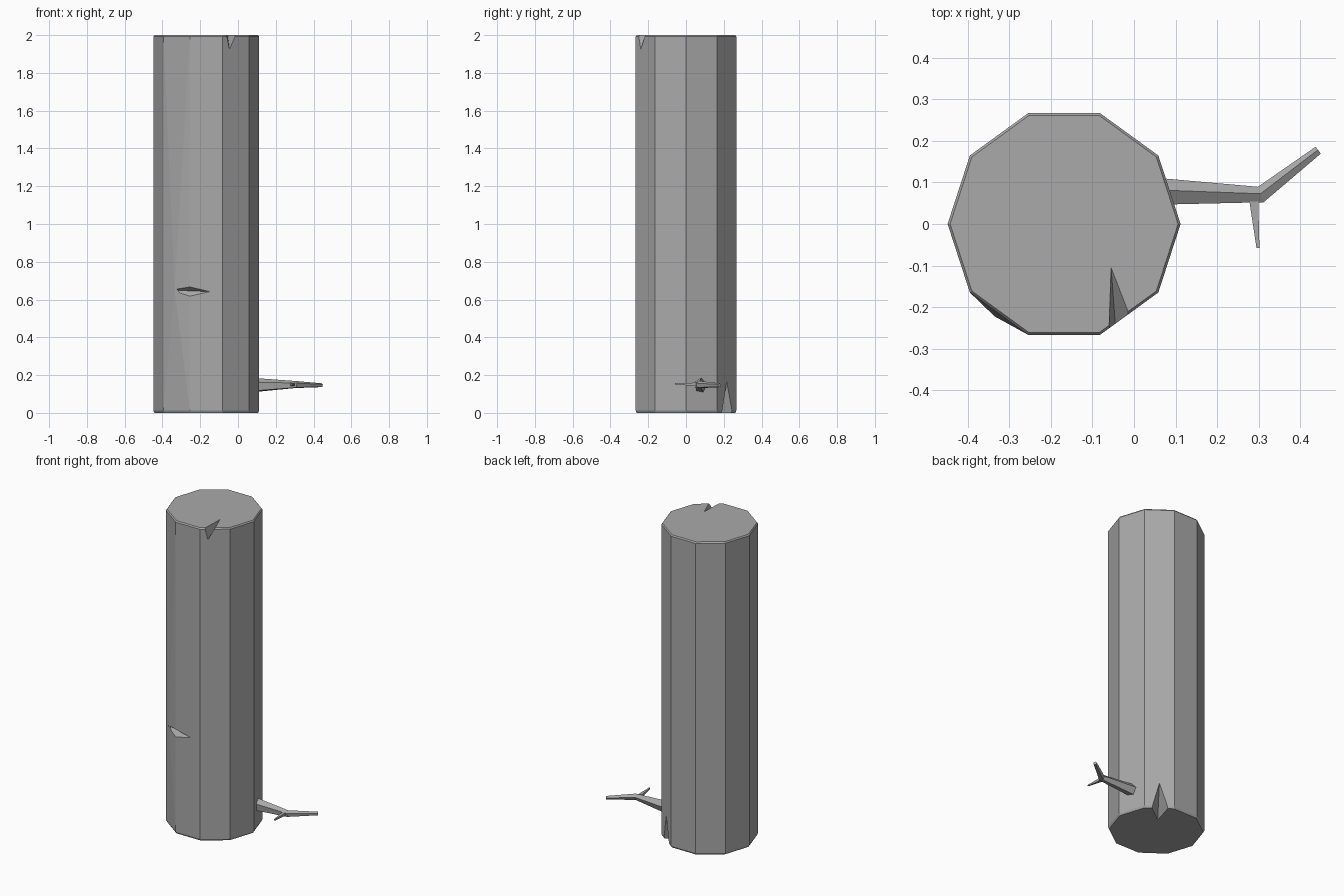
import bpy, bmesh, math
from mathutils import Vector

cube = bpy.data.objects.get("Cube")
if cube:
    bpy.data.objects.remove(cube, do_unlink=True)

grey = bpy.data.materials.new("plain_grey")
grey.use_nodes = True
colour = (0.4, 0.4, 0.4, 1)
grey.diffuse_color = colour
grey.node_tree.nodes["Principled BSDF"].inputs["Base Color"].default_value = colour


def finish(bm, name):
    """Turn a bmesh into a flat shaded grey object."""
    bmesh.ops.recalc_face_normals(bm, faces=bm.faces[:])
    mesh = bpy.data.meshes.new(name)
    bm.to_mesh(mesh)
    bm.free()
    mesh.materials.append(grey)
    obj = bpy.data.objects.new(name, mesh)
    bpy.context.collection.objects.link(obj)
    return obj


def skin(rings, bm):
    """Bridge equal rings of points and cap both ends."""
    loops = [[bm.verts.new(p) for p in ring] for ring in rings]
    n = len(loops[0])
    for a, b in zip(loops, loops[1:]):
        for i in range(n):
            j = (i + 1) % n
            bm.faces.new((a[i], a[j], b[j], b[i]))
    bm.faces.new(loops[0][::-1])
    bm.faces.new(loops[-1])


def limb(name, stations, sides, turn):
    """Tapered stick; each station is centre, ring heading, half width, half height."""
    rings = []
    for centre, heading, width, height in stations:
        h = math.radians(heading)
        across = Vector((-math.sin(h), math.cos(h), 0))
        up = Vector((0, 0, 1))
        ring = []
        for i in range(sides):
            a = math.radians(turn) + math.tau * i / sides
            ring.append(Vector(centre) + across * width * math.cos(a) + up * height * math.sin(a))
        rings.append(ring)
    bm = bmesh.new()
    skin(rings, bm)
    return finish(bm, name)


def carve(target, points):
    """Cut the convex hull of the points out of the target."""
    bm = bmesh.new()
    for p in points:
        bm.verts.new(p)
    hull = bmesh.ops.convex_hull(bm, input=bm.verts[:])
    loose = [v for v in hull["geom_interior"] if isinstance(v, bmesh.types.BMVert)]
    bmesh.ops.delete(bm, geom=loose, context="VERTS")
    cutter = finish(bm, "notch_cutter")
    cutter.hide_render = True
    mod = target.modifiers.new("notch", "BOOLEAN")
    mod.operation = "DIFFERENCE"
    mod.solver = "EXACT"
    mod.object = cutter
    bpy.context.view_layer.objects.active = target
    bpy.ops.object.modifier_apply(modifier=mod.name)
    bpy.data.objects.remove(cutter, do_unlink=True)


def end_notch(target, apex, corners, tip, lift):
    """V-shaped split in an end of the trunk, opening towards lift."""
    apex = Vector(apex)
    base = [apex] + [apex + (Vector(p) - apex) * 1.4 for p in corners + [tip]]
    carve(target, base + [p + Vector((0, 0, lift)) for p in base])


# Ten-sided trunk with a thin chamfer at both ends
AXIS, RADIUS, SIDES = -0.168, 0.28, 10
rings = []
for z, r in ((0, 0.274), (0.012, RADIUS), (1.992, RADIUS), (2, 0.274)):
    rings.append([(AXIS + r * math.cos(math.tau * i / SIDES),
                   r * math.sin(math.tau * i / SIDES), z) for i in range(SIDES)])
bm = bmesh.new()
skin(rings, bm)

# Slight swelling on the front right facet
facing = Vector((math.cos(math.radians(234)), math.sin(math.radians(234)), 0))
bm.normal_update()
facet = max(bm.faces, key=lambda f: abs(f.normal.dot(facing)) * f.calc_area()
            * (f.calc_center_median().dot(facing) > 0.3))
swell = bmesh.ops.poke(bm, faces=[facet])["verts"][0]
swell.co = (-0.335, -0.222, 0.648)
trunk = finish(bm, "trunk")

# Splits in the top and bottom rims
end_notch(trunk, (-0.055, -0.105, 2), [(-0.06, -0.25, 2), (-0.012, -0.216, 2)],
          (-0.045, -0.24, 1.925), 0.1)
end_notch(trunk, (-0.095, 0.1, 0), [(0.024, 0.19, 0), (-0.053, 0.245, 0)],
          (-0.012, 0.215, 0.165), -0.1)

# Axe nick on the front
nick_left, nick_right = Vector((-0.33, -0.217, 0.649)), Vector((-0.15, -0.266, 0.642))
middle = (nick_left + nick_right) / 2
lips = [middle + (Vector(p) - middle) * 3
        for p in ((-0.25, -0.268, 0.667), (-0.23, -0.268, 0.622))]
carve(trunk, [nick_left, nick_right] + lips)

# Bent branch and its side twig
limb("branch", [((0.06, 0.077, 0.145), 0, 0.034, 0.042),
                ((0.305, 0.07, 0.149), 20, 0.021, 0.02),
                ((0.443, 0.177, 0.146), 37, 0.011, 0.011)], 5, 82)
limb("twig", [((0.287, 0.065, 0.15), -90, 0.016, 0.014),
              ((0.298, -0.058, 0.155), -90, 0.005, 0.005)], 4, 45)
